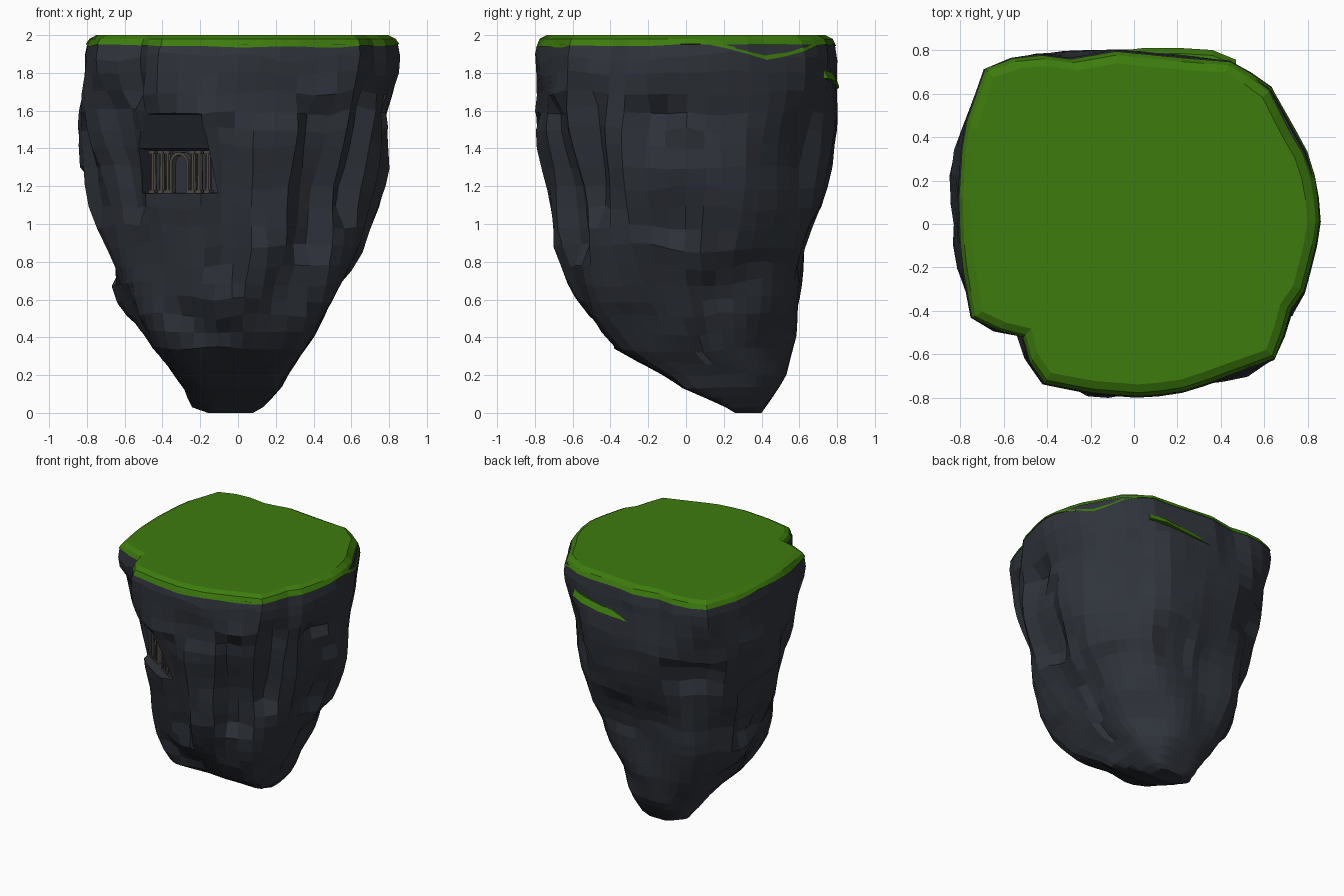
import bpy, bmesh, math
from mathutils import Vector, Matrix, noise

if "Cube" in bpy.data.objects:
    bpy.data.objects.remove(bpy.data.objects["Cube"])

def material(name, rgb):
    m = bpy.data.materials.new(name)
    m.diffuse_color = (*rgb, 1)
    m.use_nodes = True
    m.node_tree.nodes["Principled BSDF"].inputs["Base Color"].default_value = m.diffuse_color
    return m

ROCK = material("dark_rock", (0.029, 0.034, 0.044))
GRASS = material("grass", (0.047, 0.2, 0.004))
STONE = material("carved_stone", (0.075, 0.065, 0.055))

def finish(name, bm, mat):
    bmesh.ops.recalc_face_normals(bm, faces=bm.faces)
    me = bpy.data.meshes.new(name)
    bm.to_mesh(me)
    bm.free()
    ob = bpy.data.objects.new(name, me)
    bpy.context.collection.objects.link(ob)
    if mat:
        me.materials.append(mat)
    return ob

def loft(name, rings, mat):
    bm = bmesh.new()
    vs = [[bm.verts.new(p) for p in r] for r in rings]
    n = len(vs[0])
    for a, b in zip(vs, vs[1:]):
        for i in range(n):
            bm.faces.new((a[i], a[(i + 1) % n], b[(i + 1) % n], b[i]))
    bm.faces.new(vs[0][::-1])
    bm.faces.new(vs[-1])
    return finish(name, bm, mat)

# Rock extents: z, -x, +x, -y, +y, then reach along the diagonals (+,+) (+,-) (-,-) (-,+)
EXT = [
    (0.00, -.16, .08, .26, .40, .32, -.12, -.09, .36),
    (0.03, -.25, .13, .21, .42, .36, -.04, -.04, .42),
    (0.13, -.28, .23, -.02, .49, .42, .20, .16, .50),
    (0.20, -.33, .27, -.13, .53, .45, .30, .27, .53),
    (0.33, -.44, .36, -.37, .56, .46, .48, .48, .60),
    (0.47, -.54, .45, -.49, .60, .52, .58, .57, .66),
    (0.68, -.65, .56, -.59, .61, .62, .68, .60, .72),
    (0.87, -.70, .66, -.67, .64, .71, .72, .61, .77),
    (1.05, -.77, .72, -.72, .71, .73, .74, .63, .82),
    (1.30, -.83, .81, -.77, .77, .76, .79, .67, .87),
    (1.48, -.86, .83, -.81, .80, .80, .83, .73, .90),
    (1.68, -.84, .81, -.78, .80, .85, .87, .80, .94),
    (1.95, -.81, .85, -.77, .79, .88, .91, .83, .97)]

# Outline of the flat top, with the notch at the front left
TOP = [(.85, .03), (.83, .18), (.80, .3), (.73, .42), (.62, .63), (.45, .74), (.2, .76),
       (-.1, .79), (-.27, .75), (-.49, .78), (-.68, .71), (-.78, .42), (-.80, .1), (-.79, -.15),
       (-.74, -.43), (-.66, -.49), (-.52, -.47), (-.45, -.72), (-.2, -.77), (.05, -.79),
       (.25, -.76), (.68, -.6), (.69, -.43), (.78, -.3), (.83, -.1)]

# Clefts and ledges: angle, half width (degrees), z low, z high, depth
CLEFTS = [
    (222, 5, 1.62, 2.1, .12), (212, 7, 1.05, 1.72, .05),
    (264, 5, .62, 1.55, .05), (279, 8, .6, .92, -.02),
    (303, 9, .85, 1.68, .08), (321, 5, 1.05, 1.72, .06),
    (350, 10, .95, 1.66, .06), (14, 6, .3, 1.0, .03),
    (165, 12, .75, 1.2, .06), (186, 5, 1.0, 1.6, .05),
    (128, 14, 1.25, 1.5, .05), (75, 12, .7, 1.0, .03), (250, 16, .42, .6, .05)]
SEG = 48

def row(z):
    for a, b in zip(EXT, EXT[1:]):
        if z <= b[0] + 1e-6:
            t = (z - a[0]) / (b[0] - a[0])
            return [p + (q - p) * t for p, q in zip(a, b)]
    return list(EXT[-1])

def top_reach(cx, cy, a):
    """Distance from the centre to the top outline along angle a."""
    d, best = Vector((math.cos(a), math.sin(a))), 0
    for p, q in zip(TOP, TOP[1:] + TOP[:1]):
        o, e = Vector((p[0] - cx, p[1] - cy)), Vector((q[0] - p[0], q[1] - p[1]))
        den = d.cross(e)
        if abs(den) > 1e-9 and -1e-6 <= o.cross(d) / den <= 1 + 1e-6:
            best = max(best, o.cross(e) / den)
    return best

def outline(z, rough=.06):
    """Rounded eight-sided section with clefts and rough facets, turning into the top outline."""
    _, x0, x1, y0, y1, pp, pm, mm, mp = row(z)
    cx, cy, k = (x0 + x1) / 2, (y0 + y1) / 2, math.sqrt(.5)
    reach = [(0, x1 - cx), (45, pp - (cx + cy) * k), (90, y1 - cy), (135, mp - (cy - cx) * k),
             (180, cx - x0), (225, mm + (cx + cy) * k), (270, cy - y0), (315, pm - (cx - cy) * k)]
    blend = min(1, max(0, (z - 1.62) / .22))
    pts = []
    for i in range(SEG):
        # uneven spacing gives irregular facets
        deg = i * 360 / SEG + 2.5 * noise.noise(Vector((i * 1.7, z * 2.3, 4.2))) * (1 - blend)
        s = 0
        for d, h in reach:
            c = math.cos(math.radians(deg - d))
            if c > 0:
                s += (c / max(h, .05)) ** 13
        r = s ** (-1 / 13)
        a = math.radians(deg)
        px, py = cx + r * math.cos(a), cy + r * math.sin(a)
        world = math.degrees(math.atan2(py, px))
        for ang, w, lo, hi, dep in CLEFTS:
            if lo < z < hi and abs((world - ang + 180) % 360 - 180) < w:
                r -= dep
        r += rough * min(1, z * 2) * (noise.noise(Vector((px * 3.5, py * 3.5, z * 2.2))) - .1)
        if blend:
            r += (top_reach(cx, cy, a) + .012 * (z < 1.9) - r) * blend
        pts.append(Vector((cx + r * math.cos(a), cy + r * math.sin(a), z)))
    return pts

# Rock body
heights = [0, .03, .08, .13, .2, .27, .34, .43, .52, .61, .69, .78, .88, .98, 1.08,
           1.19, 1.3, 1.41, 1.5, 1.6, 1.7, 1.8, 1.88, 1.95]
rings = [outline(z) for z in heights]
for ring in rings[1:-1]:
    for p in ring:
        p.z += .045 * noise.noise(p * 4 + Vector((7, 3, 1))) * min(1, p.z * 2)
rock = loft("rock", rings, ROCK)

# Alcove: sloping brow cut into the front left of the rock
FACE = math.radians(236)
OUT = Vector((math.cos(FACE), math.sin(FACE), 0))
SIDE = Vector((-math.sin(FACE), math.cos(FACE), 0))
MID = Vector((-.335, -.575, 0))

def place(s, d, z):
    return MID + SIDE * s + OUT * d + Vector((0, 0, z))

profile = [(.4, 1.14), (-.14, 1.17), (-.14, 1.39), (-.02, 1.40), (.09, 1.58), (.4, 1.64)]
cutter = loft("alcove_cutter", [[place(s, d, z) for d, z in profile] for s in (-.24, .24)], None)
cutter.hide_render = True
mod = rock.modifiers.new("alcove", 'BOOLEAN')
mod.object, mod.operation, mod.solver = cutter, 'DIFFERENCE', 'EXACT'
bpy.context.view_layer.objects.active = rock
bpy.ops.object.modifier_apply(modifier=mod.name)
bpy.data.objects.remove(cutter)
rock.data.materials.clear()
rock.data.materials.append(ROCK)
for p in rock.data.polygons:
    p.material_index = 0

# Carved facade: columns with bases and capitals, door arch
AX = Matrix((SIDE, OUT, Vector((0, 0, 1)))).transposed().to_4x4()

def box(name, s, d, z, size):
    bm = bmesh.new()
    bmesh.ops.create_cube(bm, size=1)
    bmesh.ops.scale(bm, vec=size, verts=bm.verts)
    bmesh.ops.transform(bm, matrix=Matrix.Translation(place(s, d, z)) @ AX, verts=bm.verts)
    return finish(name, bm, STONE)

for i, s in enumerate((-.175, -.12, -.08, .08, .12, .175)):
    bm = bmesh.new()
    bmesh.ops.create_cone(bm, cap_ends=True, segments=8, radius1=.017, radius2=.014, depth=.23,
                          matrix=Matrix.Translation(place(s, -.06, 1.275)))
    finish(f"column_{i}", bm, STONE)
    box(f"column_base_{i}", s, -.06, 1.17, (.038, .038, .02))
    box(f"column_capital_{i}", s, -.06, 1.38, (.038, .038, .018))

arch = []
for i in range(9):
    a = math.pi * i / 8
    arch.append([place(r * math.cos(a), d, 1.32 + r * math.sin(a))
                 for r, d in ((.045, -.08), (.062, -.08), (.062, -.04), (.045, -.04))])
loft("door_arch", arch, STONE)
for s in (-.053, .053):
    box("door_jamb", s, -.06, 1.24, (.017, .04, .16))

# Grass cap: uneven lower lip, bevelled rim, flat top
rim = outline(1.95)
under, lip, edge, top = [], [], [], []
for i, p in enumerate(rim):
    deg = i * 360 / SEG
    dip = .08 * max(0, 1 - abs(deg - 30) / 26)
    flat = Vector((p.x, p.y, 0))
    n = flat.normalized()
    zl = 1.945 + .02 * noise.noise(p * 3) - dip
    under.append(flat - n * .08 + Vector((0, 0, 1.955)))
    lip.append(flat + n * (.006 + dip * .15) + Vector((0, 0, zl)))
    edge.append(flat - n * .012 + Vector((0, 0, 1.98 - dip * .3)))
    top.append(flat - n * .05 + Vector((0, 0, 2)))
loft("grass_top", [under, lip, edge, top], GRASS)

# Small grassy ledge on the back
ledge = [(-.12, .79, 1.73), (.05, .81, 1.74), (.2, .81, 1.75), (.36, .80, 1.775), (.47, .755, 1.79),
         (.44, .6, 1.80), (0, .6, 1.76)]
loft("grass_ledge", [[Vector(p) - Vector((0, 0, .02)) for p in ledge],
                     [Vector((x, y - .025, z + .025)) for x, y, z in ledge]], GRASS)
